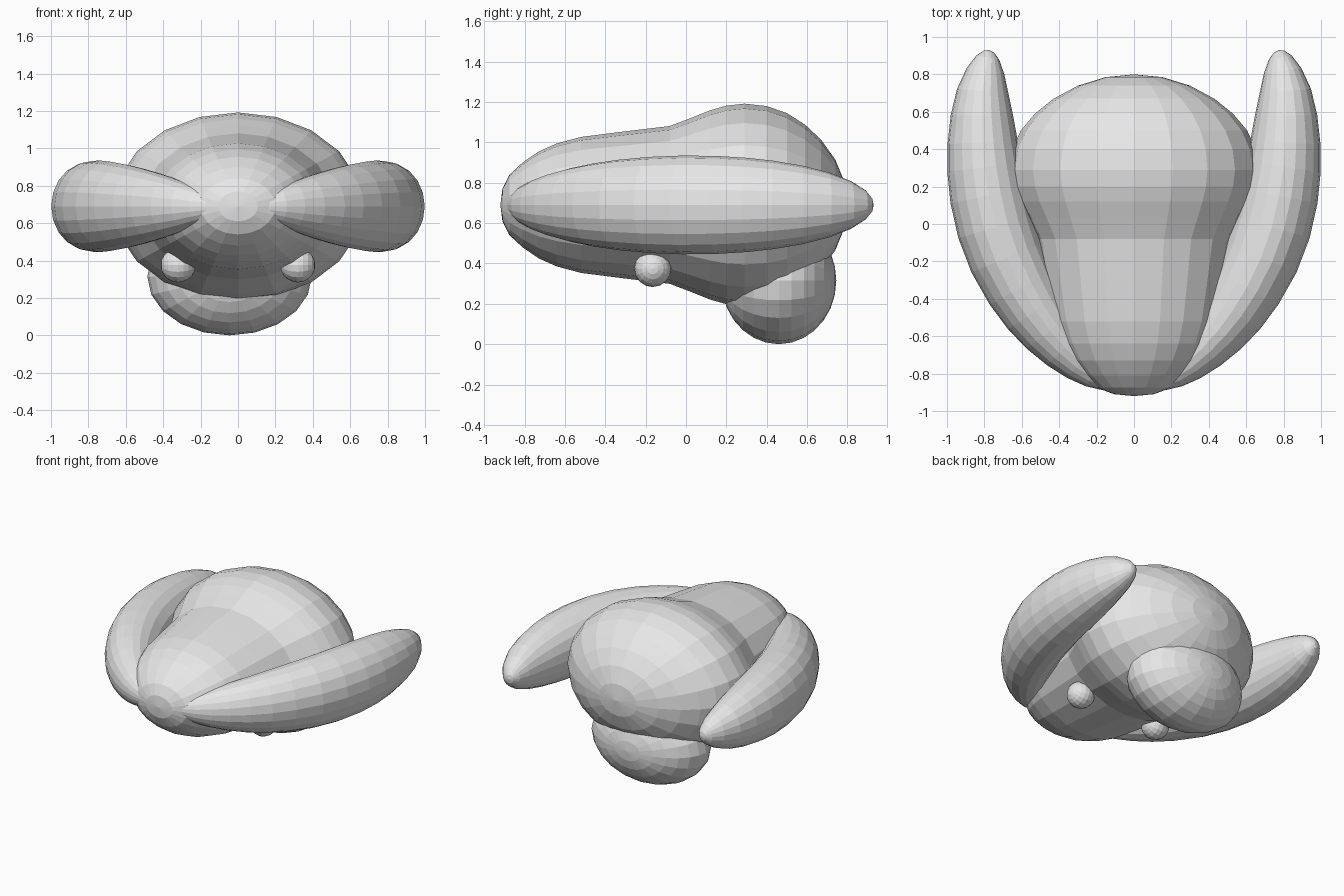
import bpy, bmesh, math
from mathutils import Vector, Matrix

cube = bpy.data.objects.get("Cube")
if cube:
    bpy.data.objects.remove(cube, do_unlink=True)

grey = bpy.data.materials.new("light grey")
grey.use_nodes = True
grey.diffuse_color = (0.8, 0.8, 0.8, 1)
grey.node_tree.nodes["Principled BSDF"].inputs["Base Color"].default_value = (0.8, 0.8, 0.8, 1)

MID = 0.69  # height of the body axis


def finish(name, bm):
    bmesh.ops.recalc_face_normals(bm, faces=bm.faces)
    mesh = bpy.data.meshes.new(name)
    bm.to_mesh(mesh)
    bm.free()
    mesh.materials.append(grey)
    obj = bpy.data.objects.new(name, mesh)
    bpy.context.collection.objects.link(obj)
    return obj


def loft(name, path, sides):
    """Skin elliptical rings (x, y, half width, half height) between two pole points."""
    bm = bmesh.new()
    rings = []
    for i, (x, y, w, h) in enumerate(path):
        a, b = path[max(i - 1, 0)], path[min(i + 1, len(path) - 1)]
        across = Vector((b[1] - a[1], a[0] - b[0], 0)).normalized()
        centre = Vector((x, y, MID))
        if h == 0:
            rings.append([bm.verts.new(centre)] * sides)
            continue
        rings.append([bm.verts.new(centre + across * w * math.sin(t) + Vector((0, 0, h * math.cos(t))))
                      for t in (math.tau * k / sides for k in range(sides))])
    for r, s in zip(rings, rings[1:]):
        for k in range(sides):
            n = (k + 1) % sides
            bm.faces.new(list(dict.fromkeys((r[k], r[n], s[n], s[k]))))
    return finish(name, bm)


def ellipsoid(name, centre, semi, turn, segments, rings):
    """Sphere whose poles are turned to another axis, then stretched."""
    bm = bmesh.new()
    bmesh.ops.create_uvsphere(bm, u_segments=segments, v_segments=rings, radius=1,
                              matrix=Matrix.Translation(centre) @ Matrix.Diagonal((*semi, 1)) @ turn)
    return finish(name, bm)


# Body: slim rounded front swelling into a broad rear
profile = [(-0.92, 0), (-0.91, 0.08), (-0.875, 0.15), (-0.81, 0.21), (-0.73, 0.265), (-0.64, 0.305),
           (-0.52, 0.337), (-0.3, 0.365), (-0.08, 0.391), (0.03, 0.433), (0.12, 0.469), (0.2, 0.492),
           (0.29, 0.502), (0.4, 0.49), (0.5, 0.455), (0.59, 0.398), (0.67, 0.323), (0.74, 0.225),
           (0.785, 0.115), (0.8, 0)]
loft("body", [(0, y, r * 1.33, r) for y, r in profile], 20)

# Side lobes: tapered spindles growing out of the nose and curving back
bend = [(0.08, -0.87), (0.22, -0.795), (0.36, -0.67), (0.48, -0.53), (0.58, -0.38), (0.68, -0.18),
        (0.75, 0.03), (0.792, 0.25), (0.81, 0.45), (0.81, 0.7), (0.775, 0.93)]


def bend_point(t):
    """Smooth point on the bend, t from 0 to 1."""
    f = t * (len(bend) - 1)
    i = min(int(f), len(bend) - 2)
    u = f - i
    p = [Vector(bend[min(max(j, 0), len(bend) - 1)]) for j in range(i - 1, i + 3)]
    return p[1] + 0.5 * u * (p[2] - p[0] + u * (2 * p[0] - 5 * p[1] + 4 * p[2] - p[3]
                             + u * (3 * (p[1] - p[2]) + p[3] - p[0])))


STEPS = 20
for side, label in ((1, "left"), (-1, "right")):
    path = []
    for i in range(STEPS + 1):
        x, y = bend_point((1 - math.cos(math.pi * i / STEPS)) / 2)
        reach = (y - 0.03) / 0.9
        h = 0.245 * math.sqrt(1 - reach * reach) if 0 < i < STEPS else 0
        path.append((side * x, y, h * 0.86, h))
    loft(label + "_lobe", path, 20)

# Small round eyes half sunk into the underside, poles pointing sideways
for side, label in ((1, "left"), (-1, "right")):
    ellipsoid(label + "_eye", (side * 0.32, -0.165, 0.375), (0.093, 0.092, 0.092),
              Matrix.Rotation(math.pi / 2, 4, "Y"), 16, 10)

# Rounded lump beneath the rear, poles pointing front and back
ellipsoid("rear_lump", (-0.045, 0.46, 0.315), (0.44, 0.285, 0.315),
          Matrix.Rotation(math.pi / 2, 4, "X"), 20, 14)
